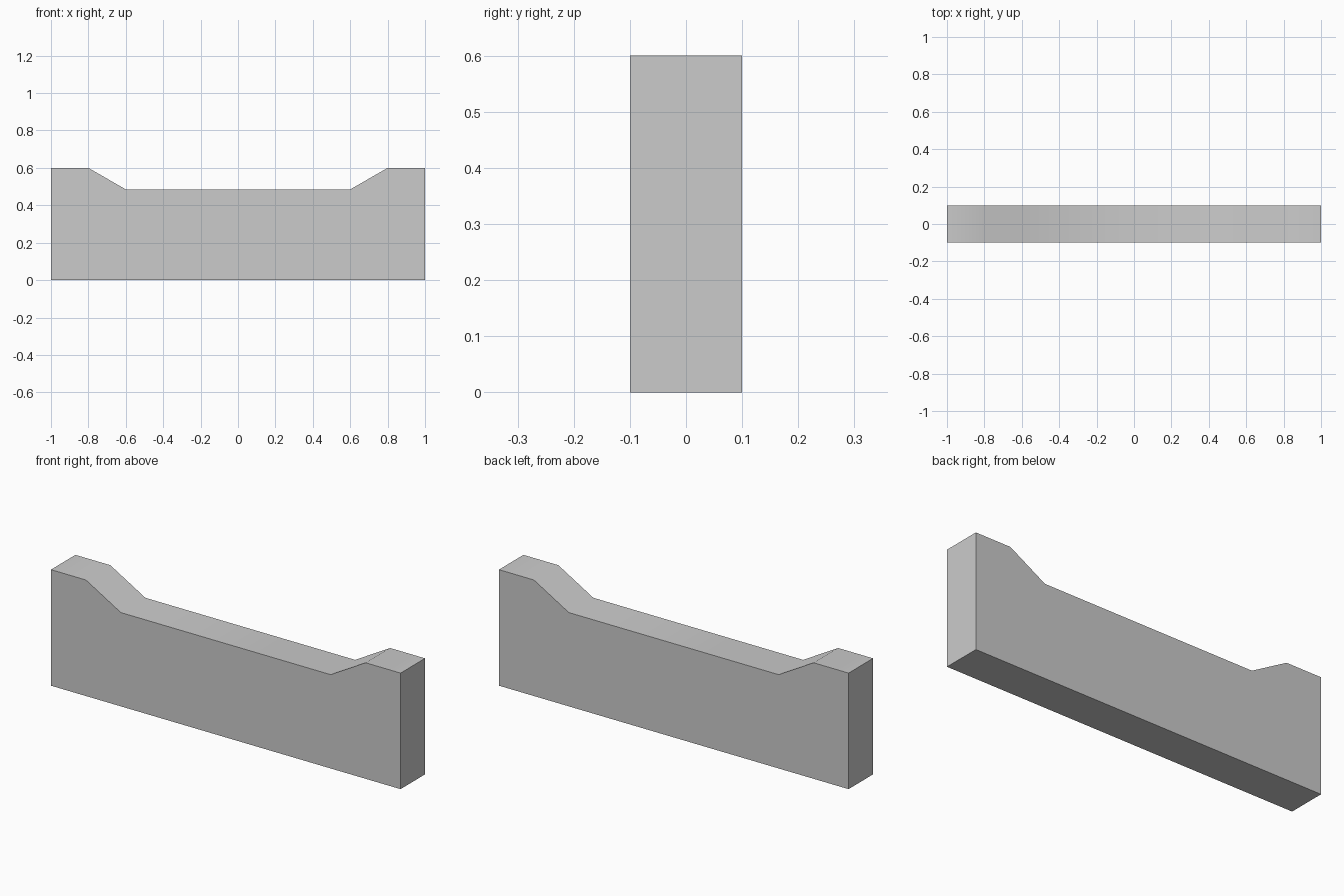
import bpy, bmesh, math

if "Cube" in bpy.data.objects:
    bpy.data.objects.remove(bpy.data.objects["Cube"])

HALF_DEPTH = 0.10

# Right half of the front outline, mirrored to close the profile
right = [(1.0, 0.0), (1.0, 0.6), (0.8, 0.6), (0.6, 0.485)]
outline = right + [(-x, z) for x, z in reversed(right)]

# Low wall with raised ends: extrude the profile from front to back
bm = bmesh.new()
face = bm.faces.new([bm.verts.new((x, -HALF_DEPTH, z)) for x, z in outline])
extruded = bmesh.ops.extrude_face_region(bm, geom=[face])
verts = [g for g in extruded["geom"] if isinstance(g, bmesh.types.BMVert)]
bmesh.ops.translate(bm, verts=verts, vec=(0, 2 * HALF_DEPTH, 0))
bmesh.ops.recalc_face_normals(bm, faces=bm.faces)

mesh = bpy.data.meshes.new("low_wall")
bm.to_mesh(mesh)
bm.free()
wall = bpy.data.objects.new("low_wall", mesh)
bpy.context.collection.objects.link(wall)

# Soft shading over the gentle slopes, sharp corners elsewhere
bpy.context.view_layer.objects.active = wall
wall.select_set(True)
bpy.ops.object.shade_smooth_by_angle(angle=math.radians(35))
